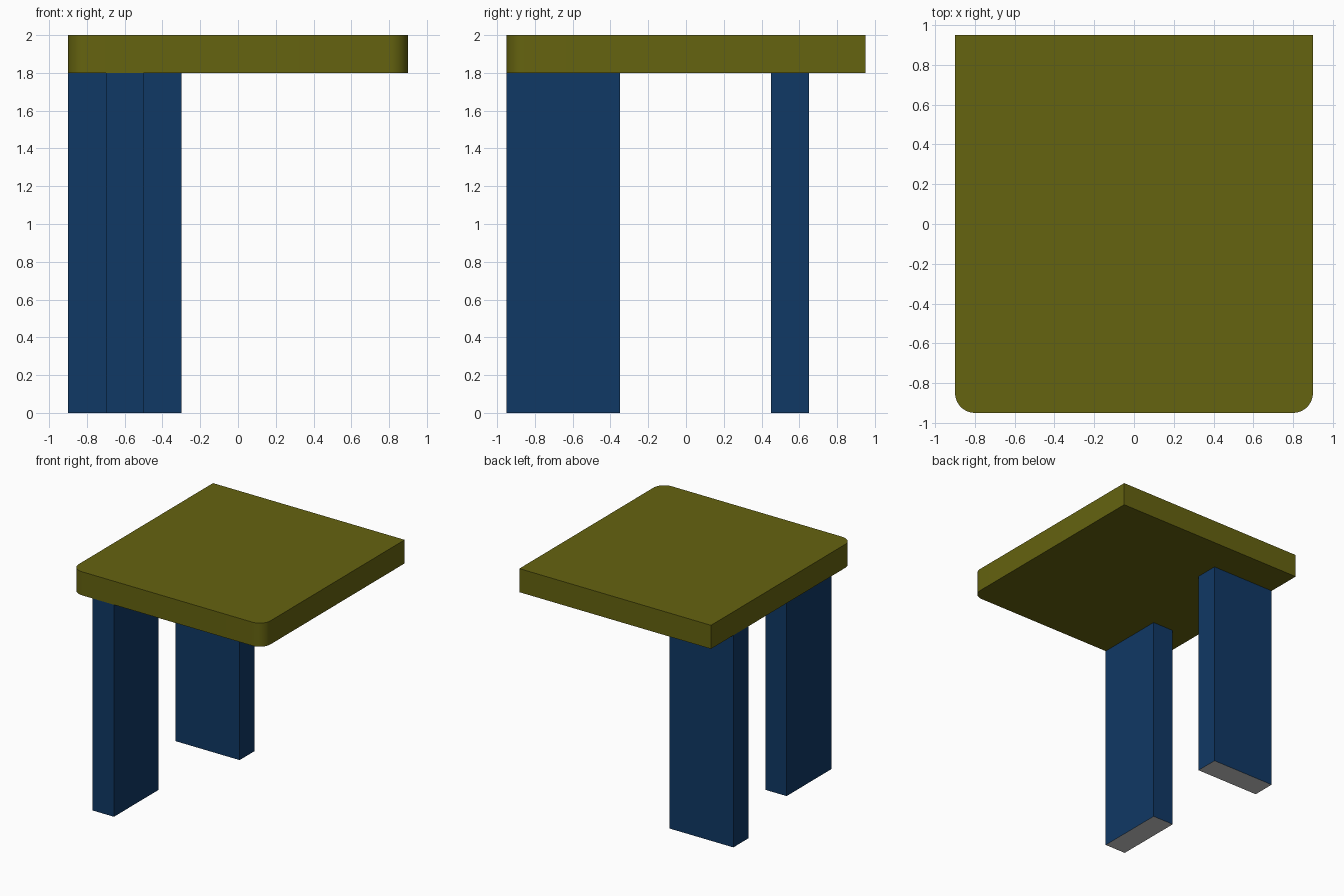
import bpy, bmesh

if "Cube" in bpy.data.objects:
    bpy.data.objects.remove(bpy.data.objects["Cube"])


def material(name, rgb):
    m = bpy.data.materials.new(name)
    m.diffuse_color = (*rgb, 1)
    m.use_nodes = True
    m.node_tree.nodes["Principled BSDF"].inputs["Base Color"].default_value = m.diffuse_color
    return m


def box(name, x, y, z, mats, round_front=0):
    bm = bmesh.new()
    bmesh.ops.create_cube(bm, size=1)
    for v in bm.verts:
        for i, (lo, hi) in enumerate((x, y, z)):
            v.co[i] = lo if v.co[i] < 0 else hi
    if round_front:
        edges = [e for e in bm.edges
                 if all(abs(v.co.y - y[0]) < 1e-5 for v in e.verts)
                 and abs(e.verts[0].co.x - e.verts[1].co.x) < 1e-5]
        bmesh.ops.bevel(bm, geom=edges, offset=round_front, segments=12,
                        profile=0.5, affect='EDGES')
    bm.normal_update()
    # A second material goes on the underside
    if len(mats) > 1:
        for f in bm.faces:
            if f.normal.z < -0.9:
                f.material_index = 1
    me = bpy.data.meshes.new(name)
    bm.to_mesh(me)
    bm.free()
    for m in mats:
        me.materials.append(m)
    ob = bpy.data.objects.new(name, me)
    bpy.context.collection.objects.link(ob)
    return ob


olive = material("olive", (0.13, 0.125, 0.005))
blue = material("blue", (0.005, 0.04, 0.13))
grey = material("grey", (0.8, 0.8, 0.8))

# Table top with rounded front corners
top = box("table_top", (-0.9, 0.9), (-0.95, 0.95), (1.8, 2.0), [olive], 0.1)
bpy.context.view_layer.objects.active = top
top.select_set(True)
bpy.ops.object.shade_smooth_by_angle()

# Two slab legs set at right angles, with plain undersides
box("front_leg", (-0.7, -0.5), (-0.95, -0.35), (0, 1.8), [blue, grey])
box("back_leg", (-0.9, -0.3), (0.45, 0.65), (0, 1.8), [blue, grey])
